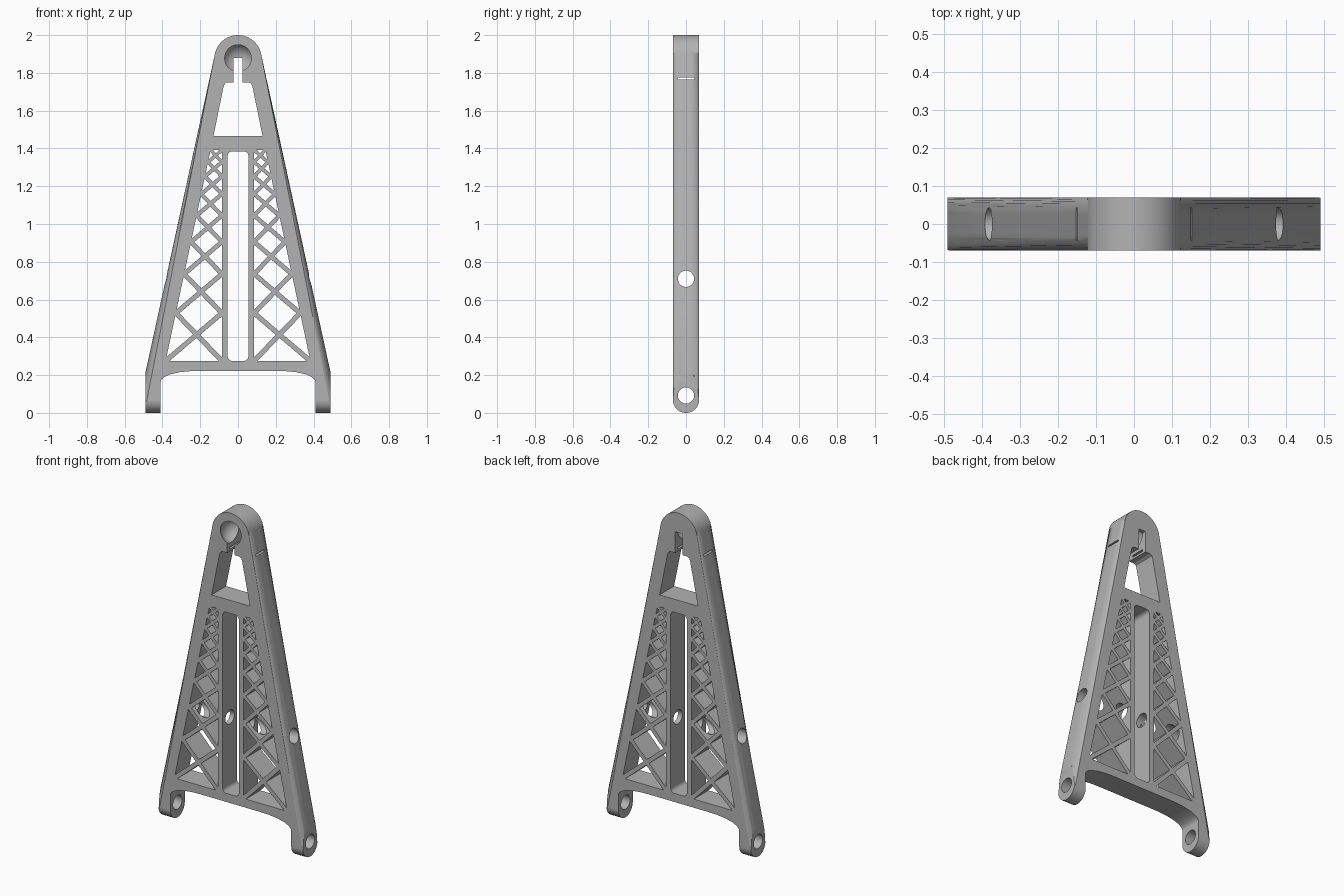
import bpy, bmesh
from math import sin, cos, pi, atan
from mathutils import Vector, Matrix

if "Cube" in bpy.data.objects:
    bpy.data.objects.remove(bpy.data.objects["Cube"])

HALF = 0.07       # half thickness of the frame
SLOPE = 0.218     # how fast the legs lean inwards

grey = bpy.data.materials.new("plain_grey")
grey.use_nodes = True
grey.diffuse_color = (0.45, 0.45, 0.45, 1)
grey.node_tree.nodes["Principled BSDF"].inputs["Base Color"].default_value = (0.45, 0.45, 0.45, 1)


def arc(cx, cz, r, a0, a1, n):
    return [(cx + r * cos(a0 + (a1 - a0) * i / n), cz + r * sin(a0 + (a1 - a0) * i / n)) for i in range(n + 1)]


def rounded_box(x, z0, z1, r):
    pts = []
    for k, (cx, cz) in enumerate([(x - r, z1 - r), (r - x, z1 - r), (r - x, z0 + r), (x - r, z0 + r)]):
        pts += arc(cx, cz, r, k * pi / 2, (k + 1) * pi / 2, 5)
    return pts


def add_prism(bm, pts, lo, hi, axis="y"):
    """Extrude a 2D outline along y (points are x, z) or x (points are y, z)."""
    place = (lambda p, d: (p[0], d, p[1])) if axis == "y" else (lambda p, d: (d, p[0], p[1]))
    a = [bm.verts.new(place(p, lo)) for p in pts]
    b = [bm.verts.new(place(p, hi)) for p in pts]
    bm.faces.new(a)
    bm.faces.new(b[::-1])
    for i in range(len(pts)):
        j = (i + 1) % len(pts)
        bm.faces.new((a[j], a[i], b[i], b[j]))


def finish(bm, name):
    bmesh.ops.recalc_face_normals(bm, faces=bm.faces)
    me = bpy.data.meshes.new(name)
    bm.to_mesh(me)
    bm.free()
    ob = bpy.data.objects.new(name, me)
    bpy.context.collection.objects.link(ob)
    me.materials.append(grey)
    return ob


def prisms(name, outlines, lo=-0.3, hi=0.3, axis="y"):
    bm = bmesh.new()
    for pts in outlines:
        add_prism(bm, pts, lo, hi, axis)
    return finish(bm, name)


def combine(target, tool, operation="DIFFERENCE"):
    tool.hide_render = True
    mod = target.modifiers.new("cut", "BOOLEAN")
    mod.operation, mod.solver, mod.object = operation, "EXACT", tool
    bpy.context.view_layer.objects.active = target
    bpy.ops.object.modifier_apply(modifier=mod.name)
    bpy.data.objects.remove(tool)


def inset(pts, widths):
    """Move each edge of a convex outline inwards by its own width."""
    pts = [Vector(p) for p in pts]
    mid = sum(pts, Vector((0, 0))) / len(pts)
    lines = []
    for i, p in enumerate(pts):
        d = (pts[(i + 1) % len(pts)] - p).normalized()
        n = Vector((-d.y, d.x))
        if n.dot(mid - p) < 0:
            n = -n
        lines.append((p + n * widths[i], d))
    out = []
    for i in range(len(lines)):
        (p, d), (q, e) = lines[i - 1], lines[i]
        out.append(p + d * ((q - p).cross(e) / d.cross(e)))
    return out


# Frame: a tall wedge with a round head and rounded outer edges
lean = atan(SLOPE)
top = arc(0, 1.875, 0.125, lean, pi - lean, 32)
foot_x = top[0][0] + SLOPE * (top[0][1] + 0.3)
bm = bmesh.new()
add_prism(bm, [(foot_x, -0.3)] + top + [(-foot_x, -0.3)], -HALF, HALF)
rim = [e for e in bm.edges if abs(e.verts[0].co.y - e.verts[1].co.y) < 1e-5]
bmesh.ops.bevel(bm, geom=rim, offset=0.045, segments=6, profile=0.5, affect="EDGES")
frame = finish(bm, "support_frame")

# Flat outer sides and half-round undersides of the feet
r = HALF + 0.0002
envelope = prisms("foot_envelope", [arc(0, r, r, pi, 2 * pi, 24) + [(r, 2.2), (-r, 2.2)]], -0.49, 0.49, "x")
combine(frame, envelope, "INTERSECT")

# Arch between the feet
side = [(0.41, -0.2), (0.41, 0.165), (0.405, 0.177), (0.39, 0.19), (0.36, 0.204), (0.31, 0.215), (0.25, 0.221), (0.2, 0.222)]
combine(frame, prisms("arch", [side + [(-x, z) for x, z in side[::-1]]]))

# Upper window and centre slot
right = [(0.13, 1.465), (0.077, 1.725), (0.071, 1.742), (0.058, 1.75)]
combine(frame, prisms("window", [right + [(-x, z) for x, z in right[::-1]]]))
combine(frame, prisms("centre_slot", [rounded_box(0.055, 0.275, 1.385, 0.025)]))

# Lattice openings: stacked crosses that shrink towards the top
IN, Z0, Z1 = 0.085, 0.275, 1.39
outer = lambda z: 0.383 - 0.213 * (z - Z0)
levels = [Z0]
while levels[-1] < Z1 - 0.04:
    z = levels[-1]
    levels.append(z + 0.85 * (outer(z) - IN))
A = [(IN, z) for z in levels]
B = [(outer(z), z) for z in levels]
C = []
for i in range(len(levels) - 1):
    w0, w1 = B[i][0] - IN, B[i + 1][0] - IN
    t = w0 / (w0 + w1)
    C.append((IN + t * w1, levels[i] + t * (levels[i + 1] - levels[i])))
cells = [inset([A[0], B[0], C[0]], [0, 0.013, 0.013])]
for i, c in enumerate(C):
    h = 0.013 - 0.005 * i / len(C)
    cells.append(inset([A[i], c, A[i + 1]], [h, h, 0]))
    cells.append(inset([B[i], c, B[i + 1]], [h, h, 0]))
    if i + 1 < len(C):
        cells.append(inset([c, B[i + 1], C[i + 1], A[i + 1]], [h] * 4))
cells.append(inset([C[-1], B[-1], A[-1]], [h, 0, h]))
cells += [[(-x, z) for x, z in cell] for cell in cells]
combine(frame, prisms("lattice_cells", cells))

# Cross bores through the feet and the middle, and the thin strap slit
bores = [arc(0, z, 0.043, 0, 2 * pi * 31 / 32, 31) for z in (0.092, 0.71)]
slit = [(-0.043, 1.764), (0.043, 1.764), (0.043, 1.776), (-0.043, 1.776)]
combine(frame, prisms("bores", bores + [slit], -0.7, 0.7, "x"))

# Ball socket in the head, open to the front, with a narrow slot below
bm = bmesh.new()
bmesh.ops.create_uvsphere(bm, u_segments=32, v_segments=20, radius=0.08,
                          matrix=Matrix.Translation((0, -0.033, 1.878)) @ Matrix.Rotation(pi / 2, 4, "X"))
combine(frame, finish(bm, "socket_ball"))
combine(frame, prisms("socket_slot", [[(-0.024, 1.7), (0.024, 1.7), (0.024, 1.88), (-0.024, 1.88)]]))

# Smooth rounded edges, crisp corners
bpy.ops.object.select_all(action="DESELECT")
frame.select_set(True)
bpy.context.view_layer.objects.active = frame
bpy.ops.object.shade_smooth_by_angle(angle=0.5)
weighted = frame.modifiers.new("even_shading", "WEIGHTED_NORMAL")
weighted.keep_sharp = True
